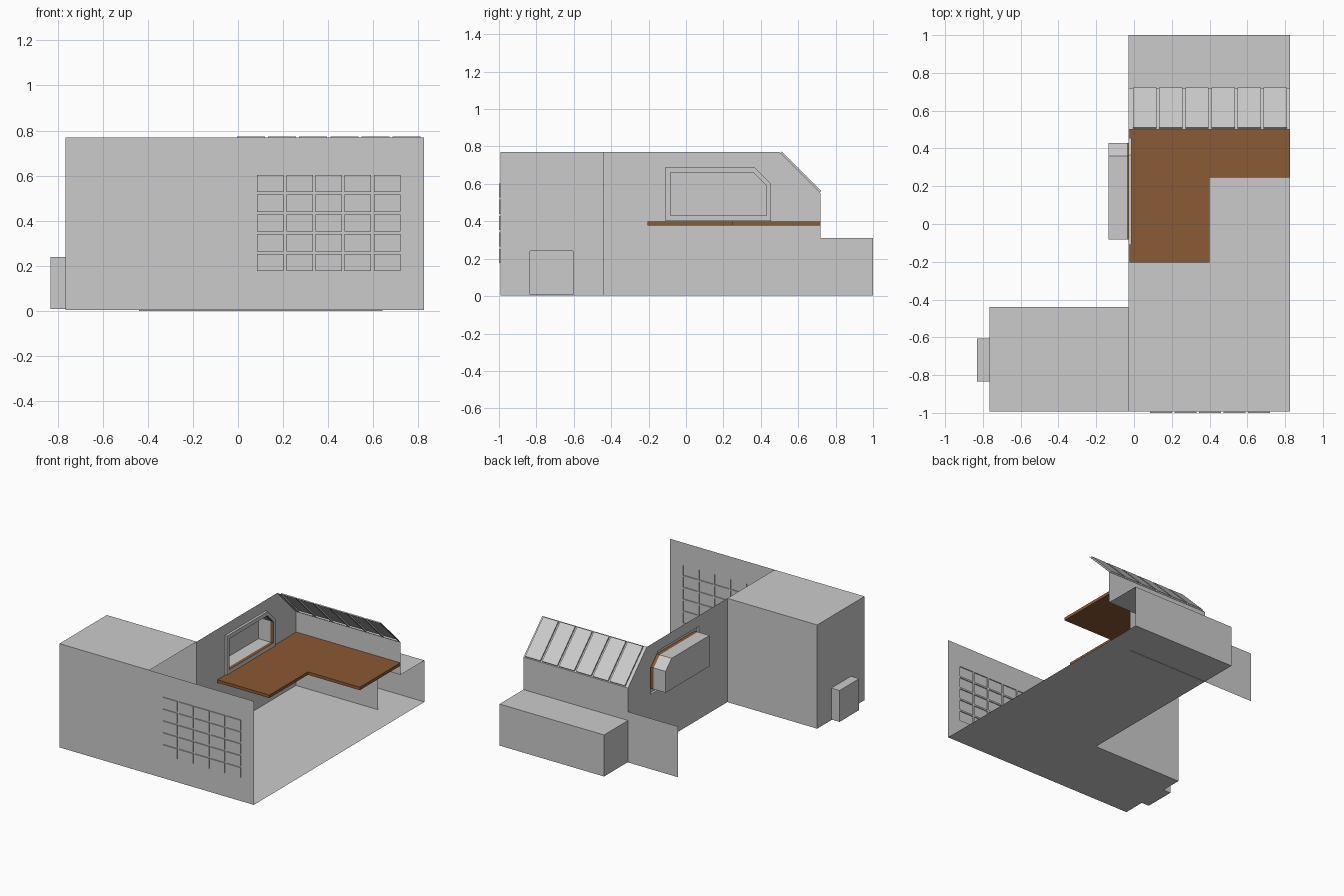
import bpy, bmesh
from mathutils import Vector

if "Cube" in bpy.data.objects:
    bpy.data.objects.remove(bpy.data.objects["Cube"])

L, R, XL = -0.03, 0.825, -0.765          # room left, room right, alcove left
F, ALC, B, BN = -0.993, -0.44, 0.72, 1.0  # front wall, alcove back, back wall, recess back
Z0, H, EAVE, SLOPE_Y, NZ = 0.003, 0.77, 0.55, 0.5, 0.31

wood = bpy.data.materials.new("wood")
wood.diffuse_color = (0.26, 0.10, 0.035, 1)
wood.use_nodes = True
wood.node_tree.nodes["Principled BSDF"].inputs["Base Color"].default_value = wood.diffuse_color


def finish(name, bm, mat=None):
    me = bpy.data.meshes.new(name)
    bm.to_mesh(me)
    bm.free()
    ob = bpy.data.objects.new(name, me)
    bpy.context.collection.objects.link(ob)
    if mat:
        me.materials.append(mat)
    return ob


def sheets(name, polys, mat=None):
    """Thin surfaces, one polygon each, welded along shared corners."""
    bm = bmesh.new()
    for p in polys:
        bm.faces.new([bm.verts.new(c) for c in p])
    bmesh.ops.remove_doubles(bm, verts=bm.verts, dist=1e-5)
    return finish(name, bm, mat)


def spans(start, end, first, last, n, gap):
    """Breakpoints of a wall with n panes separated by gaps; panes are odd cells."""
    w = (last - first - gap * (n - 1)) / n
    pts = [start]
    for i in range(n):
        a = first + i * (w + gap)
        pts += [a, a + w]
    return pts + [end]


def panelled(name, origin, u, v, n, us, vs, depth):
    """Flat wall whose odd cells are pushed outwards along n."""
    o, u, v, n = map(Vector, (origin, u, v, n))
    bm = bmesh.new()
    g = [[bm.verts.new(o + u * a + v * b) for b in vs] for a in us]
    cells = []
    for i in range(len(us) - 1):
        for j in range(len(vs) - 1):
            f = bm.faces.new((g[i][j], g[i + 1][j], g[i + 1][j + 1], g[i][j + 1]))
            if i % 2 and j % 2:
                cells.append(f)
    for f in bmesh.ops.extrude_discrete_faces(bm, faces=cells)["faces"]:
        bmesh.ops.translate(bm, verts=f.verts, vec=n.normalized() * depth)
    return finish(name, bm)


def ring(name, pairs, mat=None):
    """Strips between loops of equal length: list of (x, yz outline)."""
    polys = []
    for (xa, a), (xb, b) in zip(pairs, pairs[1:]):
        for k in range(len(a)):
            m = (k + 1) % len(a)
            polys.append([(xa, *a[k]), (xa, *a[m]), (xb, *b[m]), (xb, *b[k])])
    return sheets(name, polys, mat)


# Floor, L-shaped
sheets("floor", [[(XL, F, Z0), (R, F, Z0), (R, BN, Z0), (L, BN, Z0), (L, ALC, Z0), (XL, ALC, Z0)]])

# Front wall with a 5 x 5 pane window
panelled("front_wall", (0, F, 0), (1, 0, 0), (0, 0, 1), (0, -1, 0),
         spans(XL, R, 0.085, 0.72, 5, 0.012), spans(Z0, H, 0.177, 0.603, 5, 0.012), 0.007)

# Alcove: ceiling, back wall, side wall with a fireplace recess
sheets("alcove_shell", [
    [(XL, F, H), (L, F, H), (L, ALC, H), (XL, ALC, H)],
    [(XL, ALC, Z0), (L, ALC, Z0), (L, ALC, H), (XL, ALC, H)]])
panelled("alcove_side_wall", (XL, 0, 0), (0, 1, 0), (0, 0, 1), (-1, 0, 0),
         [F, -0.835, -0.605, ALC], [Z0, 0.008, 0.24, H], 0.067)

# Left wall with a chamfered window opening
outer = [(-0.11, 0.402), (0.455, 0.402), (0.455, 0.60), (0.365, 0.69), (-0.11, 0.69)]
inner = [(-0.083, 0.432), (0.43, 0.432), (0.43, 0.59), (0.36, 0.66), (-0.083, 0.66)]
bm = bmesh.new()
for loop in ([(ALC, Z0), (B, Z0), (B, EAVE), (SLOPE_Y, H), (ALC, H)], outer):
    vs = [bm.verts.new((L, *p)) for p in loop]
    for k in range(len(vs)):
        bm.edges.new((vs[k - 1], vs[k]))
bmesh.ops.triangle_fill(bm, edges=bm.edges[:], use_beauty=True, normal=(1, 0, 0))
finish("left_wall", bm)

# Window surround, wooden jamb and closed niche
ring("window_frame", [(L, outer), (-0.012, outer), (-0.012, inner)])
ring("window_jamb", [(-0.012, inner), (-0.037, inner)], wood)
ring("window_niche", [(-0.037, inner), (-0.134, inner)])
sheets("window_niche_back", [[(-0.134, *p) for p in inner]])

# Back wall above the recess, and the open-sided recess behind it
sheets("back_wall", [[(L, B, NZ), (R, B, NZ), (R, B, EAVE), (L, B, EAVE)]])
sheets("back_recess", [
    [(L, B, NZ), (R, B, NZ), (R, BN, NZ), (L, BN, NZ)],
    [(L, BN, Z0), (R, BN, Z0), (R, BN, NZ), (L, BN, NZ)],
    [(L, B, Z0), (L, BN, Z0), (L, BN, NZ), (L, B, NZ)]])

# Sloped roof with six raised skylight panes
panelled("sloped_roof", (0, SLOPE_Y, H), (1, 0, 0), (0, B - SLOPE_Y, EAVE - H), (0, 1, 1),
         spans(L, R, -0.005, 0.81, 6, 0.014), [0, 0.02, 0.98, 1], 0.01)

# Panel under the counter
sheets("counter_back_panel", [[(-0.44, B, 0), (0.64, B, 0), (0.64, B, 0.375), (-0.44, B, 0.375)]])

# L-shaped countertop
bm = bmesh.new()
top = [(-0.025, -0.205), (0.4, -0.205), (0.4, 0.245), (R, 0.245), (R, B - 0.002), (-0.025, B - 0.002)]
face = bm.faces.new([bm.verts.new((x, y, 0.378)) for x, y in top])
ext = bmesh.ops.extrude_face_region(bm, geom=[face], use_keep_orig=True)["geom"]
bmesh.ops.translate(bm, verts=[e for e in ext if isinstance(e, bmesh.types.BMVert)], vec=(0, 0, 0.022))
bmesh.ops.recalc_face_normals(bm, faces=bm.faces)
finish("countertop", bm, wood)
